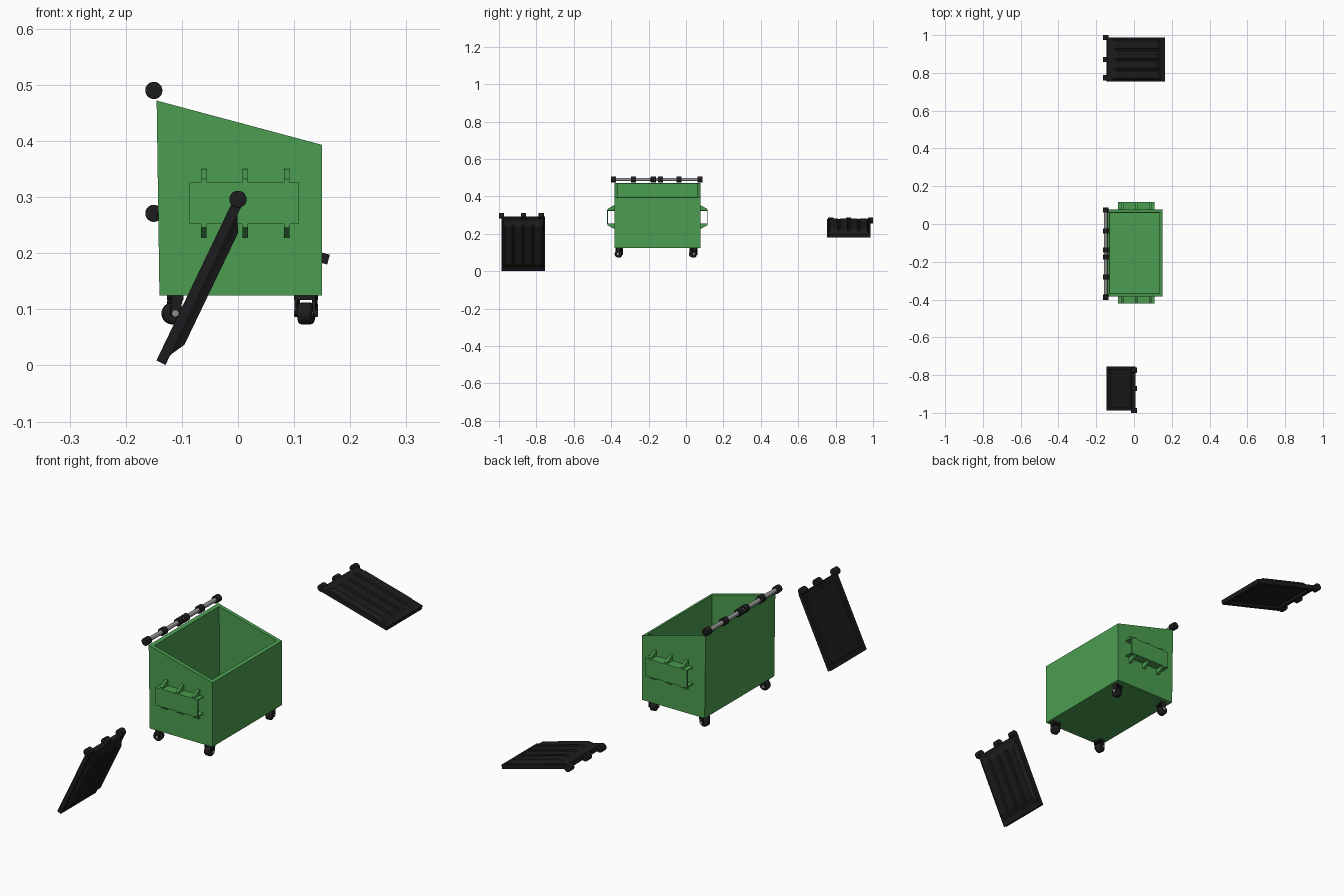
import bpy, bmesh, math
from mathutils import Matrix, Vector

if "Cube" in bpy.data.objects:
    bpy.data.objects.remove(bpy.data.objects["Cube"])


def material(name, rgb):
    m = bpy.data.materials.new(name)
    m.diffuse_color = (*rgb, 1)
    m.use_nodes = True
    m.node_tree.nodes["Principled BSDF"].inputs["Base Color"].default_value = m.diffuse_color
    return m


GREEN = material("green_paint", (0.07, 0.34, 0.08))
BLACK = material("black_plastic", (0.012, 0.012, 0.013))
STEEL = material("steel", (0.3, 0.3, 0.3))


def finish(name, bm, mat, matrix=None, smooth=False):
    bmesh.ops.recalc_face_normals(bm, faces=bm.faces)
    if matrix is not None:
        bm.transform(matrix)
    me = bpy.data.meshes.new(name)
    bm.to_mesh(me)
    bm.free()
    ob = bpy.data.objects.new(name, me)
    bpy.context.collection.objects.link(ob)
    me.materials.append(mat)
    if smooth:
        bpy.ops.object.select_all(action='DESELECT')
        ob.select_set(True)
        bpy.context.view_layer.objects.active = ob
        bpy.ops.object.shade_smooth_by_angle(angle=math.radians(35))
    return ob


def add_prism(bm, profile, y0, y1, taper=0.0):
    """Extrude an xz profile along y; points flagged by a third value are tapered in."""
    rings = []
    for y, s in ((y0, 1), (y1, -1)):
        rings.append([bm.verts.new((p[0], y + s * taper * (p[2] if len(p) > 2 else 0), p[1]))
                      for p in profile])
    bm.faces.new(rings[0])
    bm.faces.new(rings[1])
    n = len(profile)
    for i in range(n):
        j = (i + 1) % n
        bm.faces.new((rings[0][i], rings[0][j], rings[1][j], rings[1][i]))


def add_box(bm, x0, x1, y0, y1, z0, z1):
    add_prism(bm, [(x0, z0), (x1, z0), (x1, z1), (x0, z1)], y0, y1)


def add_cylinder(bm, centre, radius, length, sides=24, bevel=0.0):
    m = Matrix.Translation(centre) @ Matrix.Rotation(math.pi / 2, 4, 'X')
    r = bmesh.ops.create_cone(bm, cap_ends=True, segments=sides, radius1=radius,
                              radius2=radius, depth=length, matrix=m)
    if bevel:
        vs = set(r['verts'])
        edges = [e for f in bm.faces if len(f.verts) == sides and set(f.verts) <= vs
                 for e in f.edges]
        bmesh.ops.bevel(bm, geom=edges, offset=bevel, segments=3, profile=0.5,
                        affect='EDGES')


# Hollow container with sloping rim
Y0, Y1, MID = -0.383, 0.077, -0.153


def rim_z(x):
    return 0.472 + (x + 0.145) * (0.393 - 0.472) / 0.295


bm = bmesh.new()
loops = []
for x0, x1, inset, z in ((-0.14, 0.15, 0, 0.125), (-0.145, 0.15, 0, None),
                         (-0.130, 0.136, 0.016, None), (-0.126, 0.136, 0.018, 0.137)):
    loops.append([bm.verts.new((x, y, rim_z(x) if z is None else z))
                  for x, y in ((x0, Y0 + inset), (x1, Y0 + inset),
                               (x1, Y1 - inset), (x0, Y1 - inset))])
for a, b in zip(loops, loops[1:]):
    for i in range(4):
        j = (i + 1) % 4
        bm.faces.new((a[i], a[j], b[j], b[i]))
bm.faces.new(loops[0])
bm.faces.new(loops[-1])
finish("container", bm, GREEN)

# Fork pockets: open sleeve plus gussets on both ends
for side, label in ((1, "back"), (-1, "front")):
    bm = bmesh.new()
    d = 0.23
    add_box(bm, -0.086, 0.109, d + 0.034, d + 0.039, 0.252, 0.326)
    for z in (0.252, 0.322):
        add_box(bm, -0.086, 0.109, d - 0.002, d + 0.036, z, z + 0.004)
    for x in (-0.061, 0.013, 0.087):
        for zw, zo, zb in ((0.35, 0.332, 0.324), (0.228, 0.246, 0.254)):
            pts = [(d - 0.002, zw), (d + 0.006, zw), (d + 0.038, zo),
                   (d + 0.038, zb), (d - 0.002, zb)]
            a = [bm.verts.new((x - 0.005, y, z)) for y, z in pts]
            b = [bm.verts.new((x + 0.005, y, z)) for y, z in pts]
            bm.faces.new(a)
            bm.faces.new(b)
            for i in range(5):
                j = (i + 1) % 5
                bm.faces.new((a[i], a[j], b[j], b[i]))
    finish(label + "_fork_pocket", bm, GREEN,
           Matrix.Translation((0, MID, 0)) @ Matrix.Diagonal((1, side, 1, 1)))

# Hinge rod with its knuckles
bm = bmesh.new()
add_cylinder(bm, (-0.15, -0.155, 0.49), 0.009, 0.48)
finish("hinge_rod", bm, STEEL, smooth=True)
bm = bmesh.new()
for y in (-0.388, -0.281, -0.175, -0.137, -0.037, 0.074):
    add_cylinder(bm, (-0.15, y, 0.49), 0.0153, 0.027, bevel=0.001)
finish("hinge_knuckles", bm, BLACK, smooth=True)


# Casters: plate, fork, tyre and hub, swivelled
def caster(name, x, y, swivel):
    m = Matrix.Translation((x, y, 0)) @ Matrix.Rotation(math.radians(swivel), 4, 'Z')
    bm = bmesh.new()
    add_box(bm, -0.011, 0.011, -0.019, 0.019, 0.117, 0.1255)
    for s in (-1, 1):
        y0, y1 = sorted((s * 0.014, s * 0.019))
        add_prism(bm, [(-0.010, 0.120), (-0.012, 0.092), (-0.006, 0.086),
                       (0.004, 0.088), (0.010, 0.120)], y0, y1)
    finish(name + "_fork", bm, BLACK, m)
    bm = bmesh.new()
    add_cylinder(bm, (-0.004, 0, 0.0925), 0.0195, 0.026, bevel=0.006)
    finish(name + "_wheel", bm, BLACK, m, smooth=True)
    bm = bmesh.new()
    add_cylinder(bm, (-0.004, 0, 0.0925), 0.006, 0.040, 12)
    finish(name + "_axle", bm, STEEL, m, smooth=True)


caster("left_front_caster", -0.112, -0.357, 12)
caster("left_back_caster", -0.112, 0.040, -12)
caster("right_front_caster", 0.121, -0.357, 80)
caster("right_back_caster", 0.121, 0.040, 105)


# Lids: framed panel, four raised ribs, three hinge knuckles
def lid(name, hinge, angle, side):
    m = (Matrix.Translation(hinge) @ Matrix.Rotation(math.radians(angle), 4, 'Y')
         @ Matrix.Diagonal((1, side, 1, 1)))
    w = 0.1165
    bm = bmesh.new()
    add_box(bm, 0.007, 0.322, -w, w, 0.003, 0.011)
    for x0, x1 in ((0.007, 0.027), (0.302, 0.322)):
        add_box(bm, x0, x1, -w, w, -0.007, 0.004)
    for y in (-w, w - 0.018):
        add_box(bm, 0.026, 0.303, y, y + 0.018, -0.007, 0.004)
    # shallow mound joining the ribs
    add_prism(bm, [(0.022, 0.010), (0.306, 0.010), (0.285, 0.019, 1), (0.042, 0.019, 1)],
              -0.108, 0.108, 0.006)
    for i in range(4):
        y = -0.0795 + i * 0.053
        add_prism(bm, [(0.024, 0.010), (0.304, 0.010), (0.275, 0.026, 1),
                       (0.054, 0.026, 1)], y - 0.0265, y + 0.0265, 0.007)
    finish(name + "_panel", bm, BLACK, m)
    bm = bmesh.new()
    for y in (0.1165, 0.0, -0.096):
        add_cylinder(bm, (0, y, 0), 0.0153, 0.027, bevel=0.001)
    finish(name + "_knuckles", bm, BLACK, m, smooth=True)


lid("front_lid", (0, -0.87, 0.296), -244.4, -1)
lid("back_lid", (-0.15, 0.87, 0.271), 15.2, 1)
